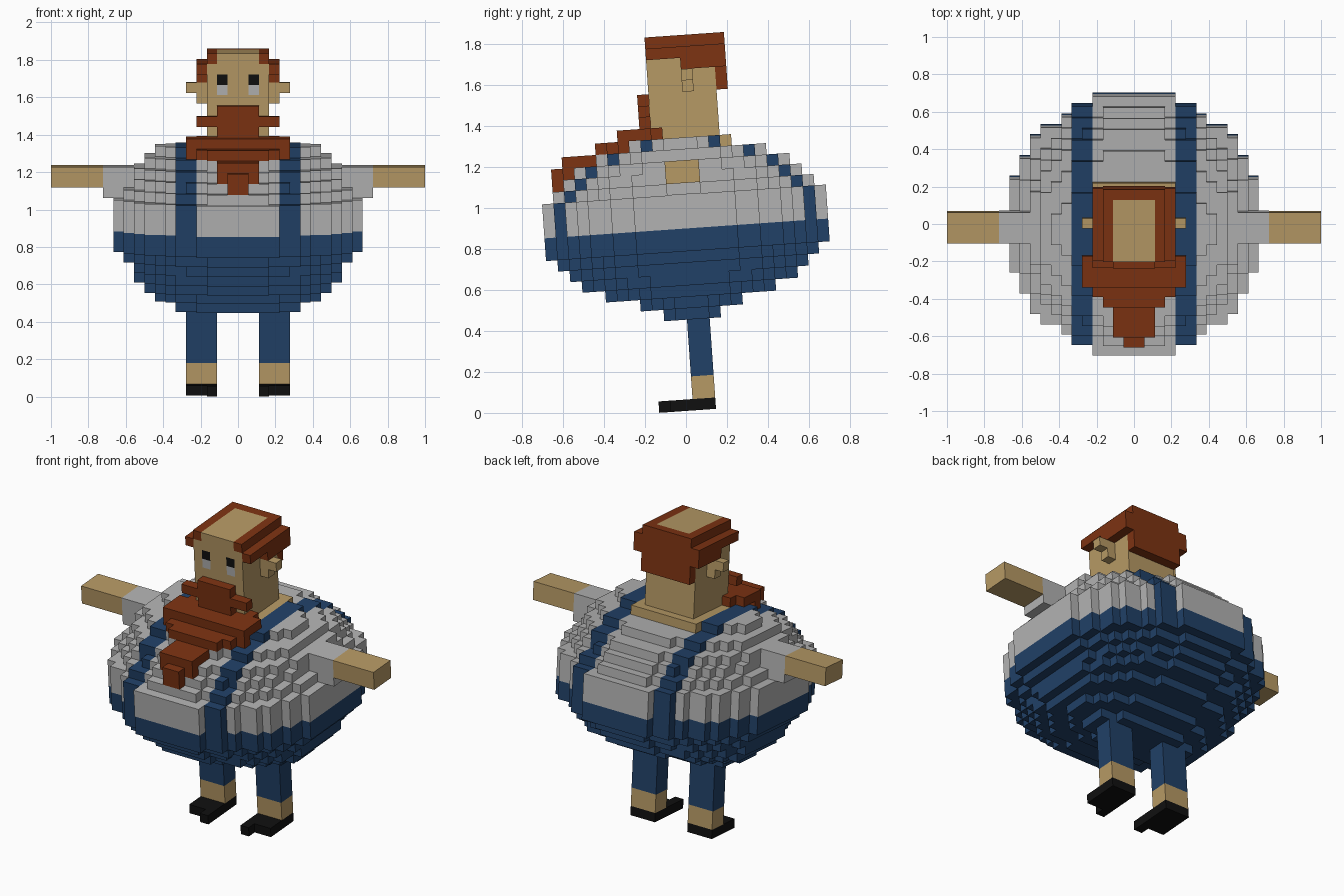
import bpy
import bmesh
import math
from mathutils import Matrix, Vector

if "Cube" in bpy.data.objects:
    bpy.data.objects.remove(bpy.data.objects["Cube"])

U = 1 / 18                      # block size
TILT = Matrix.Rotation(math.radians(4), 4, 'X')
ORIGIN = Vector((0, 0.0365, 0.0095))


def material(name, rgb):
    m = bpy.data.materials.new(name)
    m.diffuse_color = (*rgb, 1)
    m.use_nodes = True
    m.node_tree.nodes["Principled BSDF"].inputs["Base Color"].default_value = m.diffuse_color
    return m


SKIN, SHIRT, BLUE, HAIR, BLACK = range(5)
MATS = [material("skin", (.47, .32, .13)), material("shirt_grey", (.45, .45, .45)),
        material("overall_blue", (.015, .052, .135)), material("ginger_hair", (.205, .033, .006)),
        material("black", (.005, .005, .005))]

# Outward side of a block and the corners of that side
SIDES = []
for axis in range(3):
    for s in (0, 1):
        ring = [(0, 0), (1, 0), (1, 1), (0, 1)]
        if not s:
            ring.reverse()
        corners = []
        for a, b in ring:
            c = [0, 0, 0]
            c[axis], c[(axis + 1) % 3], c[(axis + 2) % 3] = s, a, b
            corners.append(tuple(c))
        d = [0, 0, 0]
        d[axis] = 1 if s else -1
        SIDES.append((tuple(d), corners))


def box(cells, x0, x1, y0, y1, z0, z1, mat, mirror=True):
    """Fill a block range, by default on both sides of x = 0."""
    for i in range(x0, x1):
        for j in range(y0, y1):
            for k in range(z0, z1):
                cells[i, j, k] = mat
                if mirror:
                    cells[-1 - i, j, k] = mat


def build(name, cells):
    """Skin the filled blocks with outer faces only."""
    bm = bmesh.new()
    verts = {}
    for (i, j, k), mat in cells.items():
        for d, corners in SIDES:
            if (i + d[0], j + d[1], k + d[2]) in cells:
                continue
            loop = []
            for c in corners:
                key = (i + c[0], j + c[1], k + c[2])
                if key not in verts:
                    verts[key] = bm.verts.new(TILT @ (ORIGIN + Vector(key) * U))
                loop.append(verts[key])
            bm.faces.new(loop).material_index = mat
    me = bpy.data.meshes.new(name)
    bm.to_mesh(me)
    bm.free()
    for m in MATS:
        me.materials.append(m)
    bpy.context.collection.objects.link(bpy.data.objects.new(name, me))


# Round body: half widths per layer, symmetric about layer 16
body = {}
half_x = [12, 12, 12, 11, 10, 10, 9, 8]
half_y = [12.5, 12.5, 12.5, 11.5, 10.5, 9.5, 7.5, 4.5]
layers = {k: (half_x[abs(k - 16)], half_y[abs(k - 16)]) for k in range(9, 24)}
layers[8] = (6, 2.5)            # hips
for k, (hx, hy) in layers.items():
    for i in range(12):
        for j in range(-12, 13):
            if ((i + .5) / (hx + .3)) ** 2 + (j / hy) ** 2 <= 1.01:
                # trousers, braces, then shirt
                mat = BLUE if k < 16 or i in (4, 5) else SHIRT
                if k == 23 and i < 4 and -2 <= j < 5:
                    mat = SKIN  # neckline
                box(body, i, i + 1, j, j + 1, k, k + 1, mat)
box(body, 9, 13, -1, 2, 19, 22, SHIRT)      # sleeves
build("body", body)

# Arms
arms = {}
box(arms, 13, 18, -1, 2, 20, 22, SKIN)
build("arms", arms)

# Legs with bare ankles
legs = {}
box(legs, 2, 5, 0, 2, 3, 8, BLUE)
box(legs, 2, 5, 0, 2, 1, 3, SKIN)
build("legs", legs)

# Shoes with a longer inner toe
shoes = {}
box(shoes, 2, 5, -2, 2, 0, 1, BLACK)
box(shoes, 2, 3, -3, -2, 0, 1, BLACK)
build("shoes", shoes)

# Head, ears and eyes
head = {}
box(head, 0, 3, -2, 4, 24, 32, SKIN)
box(head, 0, 2, -2, 4, 32, 33, SKIN)
box(head, 3, 4, 1, 2, 28, 30, SKIN)
box(head, 4, 5, 1, 2, 29, 30, SKIN)
box(head, 1, 2, -2, -1, 30, 31, BLACK)
box(head, 1, 2, -2, -1, 29, 30, SHIRT)
build("head", head)

# Hair around a bald crown
hair = {}
box(hair, 2, 3, -2, 4, 32, 33, HAIR)
box(hair, 0, 3, 4, 5, 28, 33, HAIR)
box(hair, 3, 4, -2, 5, 31, 32, HAIR)
box(hair, 3, 4, 1, 5, 30, 31, HAIR)
build("hair", hair)

# Beard stepping down over the belly
beard = {}
box(beard, 0, 2, -3, -2, 24, 28, HAIR)
box(beard, 0, 4, -3, -2, 26, 27, HAIR)      # moustache
box(beard, 0, 5, -5, -2, 24, 25, HAIR)
box(beard, 3, 4, -2, -1, 24, 25, HAIR)
box(beard, 0, 5, -5, -4, 23, 24, HAIR)
box(beard, 0, 4, -6, -5, 23, 24, HAIR)
box(beard, 0, 3, -7, -5, 23, 24, HAIR)
box(beard, 0, 2, -10, -7, 22, 23, HAIR)
box(beard, 0, 2, -10, -9, 21, 22, HAIR)
box(beard, 0, 1, -11, -10, 20, 22, HAIR)
build("beard", beard)
